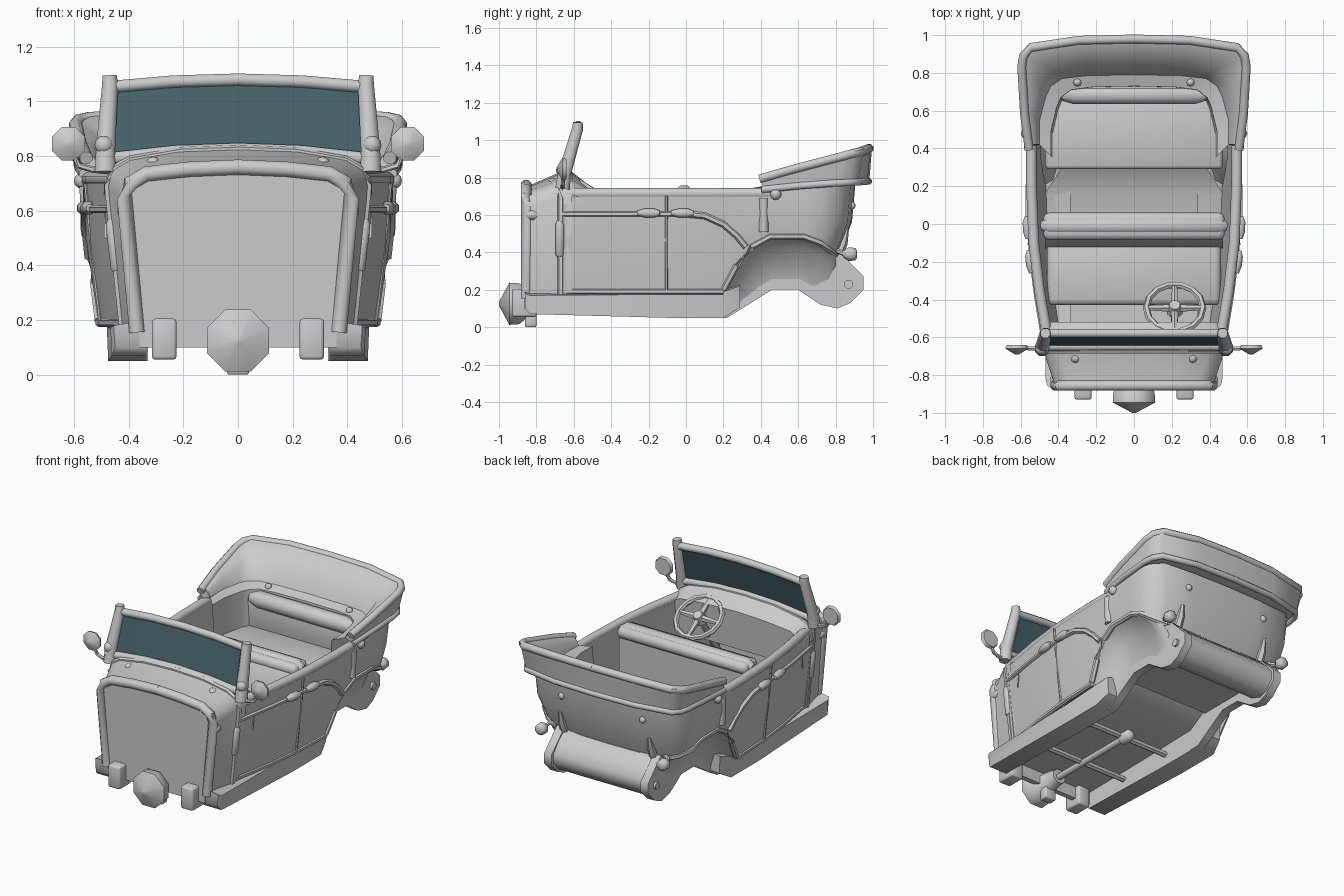
import bpy, bmesh, math
from mathutils import Vector, Matrix

if "Cube" in bpy.data.objects:
    bpy.data.objects.remove(bpy.data.objects["Cube"])


def finish(name, bm, mirror=False):
    bmesh.ops.remove_doubles(bm, verts=bm.verts, dist=1e-4)
    bmesh.ops.recalc_face_normals(bm, faces=bm.faces)
    me = bpy.data.meshes.new(name)
    bm.to_mesh(me)
    bm.free()
    ob = bpy.data.objects.new(name, me)
    bpy.context.collection.objects.link(ob)
    if mirror:
        ob.modifiers.new("mirror", 'MIRROR')
    return ob


def loft(name, rows, closed=False, caps=False, mirror=False):
    bm = bmesh.new()
    vs = [[bm.verts.new(p) for p in r] for r in rows]
    n = len(rows[0])
    for a, b in zip(vs, vs[1:]):
        for i in range(n if closed else n - 1):
            j = (i + 1) % n
            bm.faces.new((a[i], a[j], b[j], b[i]))
    if caps:
        bm.faces.new(vs[0])
        bm.faces.new(vs[-1])
    return finish(name, bm, mirror)


def tube(name, pts, r, sides=8, mirror=False):
    pts = [Vector(p) for p in pts]
    rad = r if isinstance(r, (list, tuple)) else [r] * len(pts)
    rows = []
    for i, p in enumerate(pts):
        t = (pts[min(i + 1, len(pts) - 1)] - pts[max(i - 1, 0)]).normalized()
        up = Vector((0, 0, 1)) if abs(t.z) < 0.8 else Vector((0, 1, 0))
        u = t.cross(up).normalized()
        v = u.cross(t)
        rows.append([p + rad[i] * (u * math.cos(a) + v * math.sin(a))
                     for a in [2 * math.pi * (k + .5) / sides for k in range(sides)]])
    return loft(name, rows, True, True, mirror)


def box(name, x, y, z, bevel=0.0, mirror=False):
    bm = bmesh.new()
    bmesh.ops.create_cube(bm, size=1)
    for v in bm.verts:
        v.co = [(a + b) / 2 + c * (b - a) for c, (a, b) in zip(v.co, (x, y, z))]
    if bevel:
        bmesh.ops.bevel(bm, geom=bm.edges[:], offset=bevel, segments=2, profile=.5, affect='EDGES')
    return finish(name, bm, mirror)


def plate(name, x0, x1, yz, mirror=False):
    return loft(name, [[(x, y, z) for y, z in yz] for x in (x0, x1)], True, True, mirror)


def ball(name, p, r, mirror=True):
    bm = bmesh.new()
    bmesh.ops.create_uvsphere(bm, u_segments=8, v_segments=6, radius=r, matrix=Matrix.Translation(p))
    return finish(name, bm, mirror)


def side_x(y, z):
    k = [(-.9, .43), (-.62, .48), (-.35, .525), (-.1, .555), (.2, .567), (.9, .572)]
    for (a, xa), (b, xb) in zip(k, k[1:]):
        if a <= y <= b:
            return xa + (xb - xa) * (y - a) / (b - a) - .055 * max(0, (.66 - z) / .47)


# body tub: outer and inner skins around the half plan
low = [(-.64, .19), (-.35, .19), (-.1, .19), (.2, .2), (.27, .33), (.35, .43), (.45, .485), (.63, .485), (.72, .45)]
st = [(side_x(y, .72), y, side_x(y, z), y, z) for y, z in low]
st += [(.555, .81, .48, .77, .41), (.49, .88, .41, .80, .39), (.25, .9, .22, .815, .385), (0, .905, 0, .82, .385)]
bot = [(c, d, z) for a, b, c, d, z in st]
mid = [((a + c) / 2 + .012 * (c > 0), (b + d) / 2 + .025 * (b > .8), (z + .74) / 2) for a, b, c, d, z in st]
top = [(a, b, .725 if b < .5 else .76) for a, b, c, d, z in st]
inn = lambda row: [(x * .91, y - (.06 if y > .75 else 0), z) for x, y, z in row]
loft("body_tub", [bot, mid, top, inn(top), inn(mid), inn(bot)], mirror=True)
tube("body_rim", [(x - .024, y, .715) for x, y, z in top[:7]], .03, mirror=True)
tube("sill_bead", [(side_x(y, .19) - .004, y, .19) for y in (-.64, -.35, -.1, .2)], .016, 6, True)

# cowl, firewall and dash
def sec(y, w0, w1, zt, zc, zb=.17):
    return [(w0, y, zb), (w1, y, zt - .09), (w1 - .02, y, zt - .035), (w1 - .08, y, zt), (w1 * .45, y, zc - .008), (0, y, zc)]
s0 = sec(-.865, .385, .43, .75, .775)
s1 = sec(-.82, .395, .43, .735, .765)
s2 = sec(-.67, .425, .48, .79, .83)
s3 = sec(-.61, .43, .49, .79, .83)
s4 = sec(-.52, .44, .49, .735, .76)
loft("cowl", [s0, s1, s2, s3], mirror=True)
loft("cowl_rear", [s3[1:], s4[1:], [(x, -.54, .5) for x, y, z in s4[1:]]], mirror=True)
loft("firewall", [s0, [(0, -.865, z) for x, y, z in s0]], mirror=True)
tube("firewall_border", [(x - .015, y + .01, z - .015) for x, y, z in s0], .03, mirror=True)
tube("cowl_seam", [(x - .006, y, z - .006) for x, y, z in s2], .018, 6, True)
tube("cowl_corner_post", [(.415, -.65, .18), (.465, -.65, .66)], .02, 6, True)
ball("cowl_lamp", (.31, -.71, .77), .028)

# windscreen
def arc(y, w, ze, zc, n=4):
    return [(w * (1 - 2 * i / n), y, zc - (zc - ze) * (1 - 2 * i / n) ** 2) for i in range(n + 1)]
g = loft("windscreen_glass", [arc(-.645, .45, .805, .84), arc(-.582, .445, 1.04, 1.07)])
mat = bpy.data.materials.new("teal_glass")
mat.diffuse_color = (.06, .12, .145, 1)
mat.use_nodes = True
mat.node_tree.nodes["Principled BSDF"].inputs["Base Color"].default_value = mat.diffuse_color
g.data.materials.append(mat)
tube("windscreen_top", arc(-.578, .47, 1.053, 1.08), .024)
tube("windscreen_bottom", arc(-.648, .47, .79, .825), .025)
tube("windscreen_post", [(.485, -.66, .74), (.485, -.65, .82), (.468, -.58, 1.06), (.47, -.578, 1.095)],
     [.042, .038, .032, .028], 8, True)
ball("windscreen_pivot", (.49, -.66, .84), .035)

# side mirrors
tube("mirror_arm", [(.46, -.66, .77), (.53, -.66, .75), (.58, -.657, .765), (.61, -.655, .81)], .012, 6, True)
tube("mirror_head", [(.62, -.69, .845), (.62, -.66, .845), (.62, -.64, .845)], [.012, .066, .058], 8, True)

# folded hood: section lofted around the rear
ho_b = [(.565, .41, .735), (.58, .6, .755), (.585, .8, .77), (.575, .87, .773), (.54, .92, .776), (.3, .97, .78), (0, .98, .78)]
ho_t = [(.57, .41, .805), (.595, .6, .86), (.61, .85, .925), (.6, .905, .94), (.56, .95, .95), (.3, .988, .965), (0, .995, .967)]
hi_t = [(.535, .42, .805), (.56, .6, .86), (.57, .83, .92), (.56, .875, .93), (.525, .91, .945), (.28, .95, .96), (0, .955, .962)]
hi_b = [(.50, .42, .755), (.50, .55, .76), (.465, .68, .765), (.44, .73, .765), (.38, .77, .765), (.25, .785, .765), (0, .79, .765)]
hi_m = [tuple(Vector((a[i] + (b[i] - a[i]) * (.42 if i == 2 else .68)) for i in range(3))) for a, b in zip(hi_t, hi_b)]
loft("folded_hood", [ho_b, ho_t, hi_t, hi_m, hi_b, ho_b], mirror=True)
loft("hood_front_cap", [[ho_b[0], ho_t[0]], [hi_b[0], hi_t[0]]], mirror=True)
tube("hood_rim", [(x * .975, y - .015, z - .012) for x, y, z in ho_t], .025, mirror=True)
tube("hood_lower_bead", [(x - .002, y - .005, z) for x, y, z in ho_b], .02, mirror=True)
tube("hood_strap", [(.555, .415, .69), (.55, .415, .51)], .027, 8, True)
ball("hood_hinge", (.57, .48, .71), .03)
ball("hood_shelf_stud", (.3, .75, .755), .022)
ball("rear_stud", (.3, .885, .65), .022)

# seats
box("front_seat_cushion", (-.46, .46), (-.43, -.06), (.2, .42), .03)
plate("front_seat_back", -.47, .47, [(-.13, .35), (-.085, .69), (-.05, .72), (.01, .725), (.04, .71), (.03, .2), (-.1, .2)])
tube("front_seat_roll", [(x, -.01, z) for x, z in [(-.49, .705), (-.45, .712), (.45, .712), (.49, .705)]], [.025, .05, .05, .025])
box("front_seat_top", (-.48, .48), (-.085, .06), (.67, .745), .03)
box("rear_seat_base", (-.37, .37), (.29, .68), (.25, .48))
box("rear_seat_cushion", (-.47, .47), (.29, .68), (.45, .51), .02)
box("rear_seat_back", (-.46, .46), (.66, .8), (.46, .73), .04)
tube("rear_seat_roll", [(x, .685, .69) for x in (-.38, -.32, .32, .38)], [.035, .055, .055, .035])
loft("rear_shelf", [hi_b, [(x * .88, y - .06, .745) for x, y, z in hi_b], [(x * .86, y - .07, .5) for x, y, z in hi_b]], mirror=True)

# steering wheel, tilted toward the driver
bpy.ops.mesh.primitive_torus_add(major_segments=14, minor_segments=6, major_radius=.15, minor_radius=.018,
                                 location=(.215, -.445, .69), rotation=(-.6, 0, 0))
bpy.context.object.name = "steering_rim"
R, C = Matrix.Rotation(-.6, 3, 'X'), Vector((.215, -.445, .69))
for i in range(4):
    a = i * math.pi / 2
    tube("steering_spoke", [C, C + R @ Vector((.15 * math.cos(a), .15 * math.sin(a), 0))], [.024, .014], 6)
tube("steering_column", [C + R @ Vector((0, 0, h)) for h in (.03, -.03, -.05, -.4)], [.03, .045, .02, .02])

# door trim: waist bead, handles, curved bead, gaps
P = lambda y, z, o=.004: (side_x(y, z) + o, y, z)
tube("waist_bead", [P(y, .605) for y in (-.66, -.4, -.2, 0)], .014, 6, True)
tube("rear_swage", [P(y, z) for y, z in [(0, .605), (.1, .595), (.2, .55), (.27, .49), (.32, .43)]], .018, 6, True)
for y in (-.2, -.02):
    tube("door_handle", [P(y + d, .61, .012) for d in (-.06, -.02, .03, .06)], [.014, .026, .026, .014], 8, True)
tube("door_gap", [P(-.105, z, .003) for z in (.2, .45, .7)], .008, 6, True)
tube("front_hinge_rod", [P(-.675, z, .004) for z in (.38, .39, .55, .57)], [.02, .025, .025, .014], 8, True)
tube("cowl_catch", [(.415, y, .6) for y in (-.87, -.85, -.81, -.78)], [.018, .028, .028, .012], 8, True)

# sills, chassis rails and rear wheel wells
loft("sill", [[(.335, y, .05 + d), (w, y, .05 + d), (w + .005, y, t), (.335, y, t + .02)]
     for y, w, d, t in [(-.86, .45, .05, .18), (-.835, .462, .02, .17), (-.1, .475, 0, .175), (.2, .475, 0, .19), (.29, .45, .055, .22)]], True, True, True)
plate("rear_rail", .33, .385, [(.15, .19), (.15, .05), (.22, .05), (.3, .1), (.46, .2), (.6, .2), (.72, .12), (.81, .1),
      (.88, .13), (.95, .2), (.95, .27), (.82, .4), (.62, .42), (.45, .38), (.3, .28)], True)
arch = bot[3:11]
inner = [(.38, .22, .1), (.38, .3, .13), (.38, .38, .19), (.38, .46, .24), (.38, .6, .24), (.38, .68, .2), (.38, .76, .24), (.38, .8, .32)]
well = [(.43, (a[1] + b[1]) / 2, a[2] * .75 + b[2] * .25) for a, b in zip(arch, inner)]
loft("wheel_well", [arch, well, inner], mirror=True)
tube("arch_lip", [(x - .004, y, z) for x, y, z in arch], .018, 6, True)
loft("floor", [[(s * w, y, z) for w, y, z in [(.4, -.86, .18), (.46, -.3, .185), (.48, .15, .195), (.38, .3, .285),
     (.38, .45, .385), (.38, .62, .41), (.38, .82, .39)]] for s in (-1, 1)])
plate("fuel_tank", -.34, .34, [(.66, .24), (.74, .16), (.82, .13), (.88, .15), (.93, .21), (.93, .27), (.88, .33), (.81, .39), (.68, .38)])
tube("tank_end_stud", [(.37, .87, .23), (.4, .87, .23)], .025, 8, True)

# rear lamps and brackets
tube("rear_lamp_arm", [(.37, .78, .41), (.44, .82, .405), (.45, .85, .39)], .014, 6, True)
tube("rear_lamp", [(.45, .84, .39), (.45, .87, .39), (.45, .905, .39), (.45, .915, .39)], [.018, .04, .036, .02], 8, True)
tube("rear_bracket", [(.33, .81, .39), (.33, .84, .45), (.33, .86, .53)], [.03, .025, .012], 6, True)

# front horns, crank housing, underside shafts
box("front_horn", (.225, .315), (-.93, -.8), (.055, .205), .012, True)
box("front_crossmember", (-.36, .36), (-.865, -.83), (.1, .18))
tube("crank_housing", [(0, y, .125) for y in (-1, -.945, -.89, -.84, -.72)], [.01, .122, .118, .07, .05], 8)
box("crank_foot", (-.04, .04), (-.86, -.8), (0, .08), .008)
tube("drive_shaft", [(0, y, .12) for y in (-.75, -.12, -.11, -.04, -.02)], [.022, .022, .04, .04, .02])
for y in (-.5, -.1):
    tube("cross_bar", [(-.36, y, .13), (.36, y, .13)], .02, 6)

for ob in bpy.data.objects:
    ob.select_set(True)
    bpy.context.view_layer.objects.active = ob
bpy.ops.object.shade_smooth_by_angle(angle=math.radians(50))
